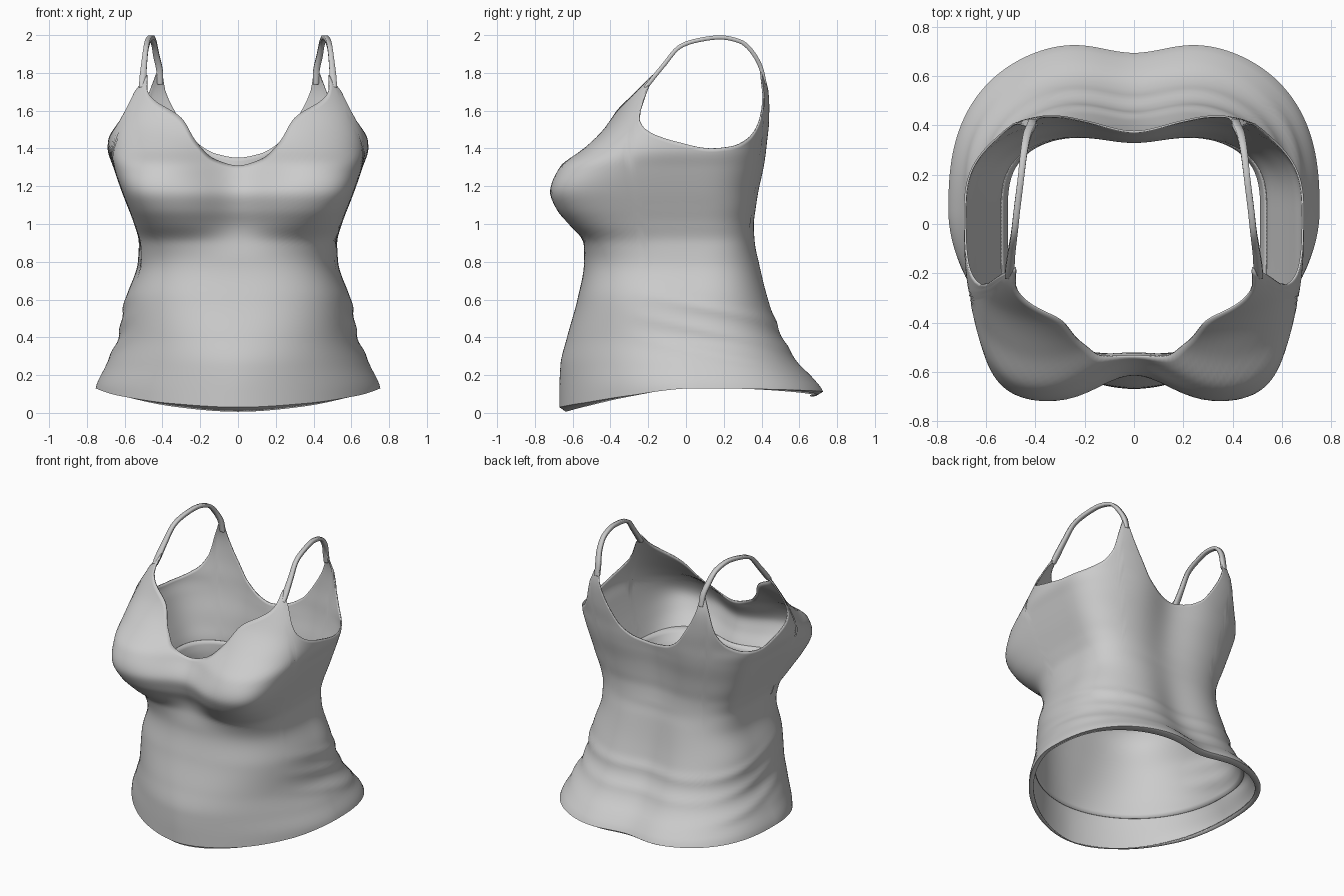
import bpy
import bmesh
import math
from mathutils import Vector

old = bpy.data.objects.get("Cube")
if old:
    bpy.data.objects.remove(old, do_unlink=True)

CENTRE_Y = 0.05
COLUMNS = 240
ROWS = 64

# One plain grey cloth
cloth = bpy.data.materials.new("grey cloth")
cloth.use_nodes = True
cloth.diffuse_color = (0.6, 0.6, 0.6, 1)
shader = cloth.node_tree.nodes["Principled BSDF"]
shader.inputs["Base Color"].default_value = cloth.diffuse_color
shader.inputs["Roughness"].default_value = 0.8


def clamp(value):
    return min(max(value, 0), 1)


def smooth_lookup(keys, t):
    """Monotone cubic interpolation through rows of (position, value, ...)."""
    t = min(max(t, keys[0][0]), keys[-1][0])
    i = 0
    while i < len(keys) - 2 and t > keys[i + 1][0]:
        i += 1
    a, b = keys[i], keys[i + 1]
    h = b[0] - a[0]
    u = (t - a[0]) / h

    def slope(j, k):
        if j == 0 or j == len(keys) - 1:
            return 0.0
        p, q, r = keys[j - 1], keys[j], keys[j + 1]
        left = (q[k] - p[k]) / (q[0] - p[0])
        right = (r[k] - q[k]) / (r[0] - q[0])
        return 2 * left * right / (left + right) if left * right > 0 else 0.0

    result = []
    for k in range(1, len(a)):
        m, n = slope(i, k) * h, slope(i + 1, k) * h
        rise = b[k] - a[k]
        result.append(a[k] + u * (m + u * (3 * rise - 2 * m - n + u * (m + n - 2 * rise))))
    return result


# Body sections: height, half width, front, back, front squareness, back squareness, cleft
SECTIONS = [
    (0.0, .76, -.67, .79, 1.8, 2.6, 0),
    (.12, .755, -.67, .75, 1.8, 2.6, 0),
    (.25, .70, -.665, .63, 1.9, 2.6, 0),
    (.4, .63, -.63, .535, 2.2, 2.6, 0),
    (.6, .595, -.575, .46, 2.6, 2.6, 0),
    (.8, .53, -.54, .405, 3, 2.8, 0),
    (.9, .525, -.555, .38, 3.5, 3, .02),
    (1.0, .55, -.64, .375, 4.5, 3, .085),
    (1.08, .58, -.7, .385, 5.3, 3, .105),
    (1.17, .615, -.73, .40, 5.8, 2.9, .115),
    (1.3, .66, -.695, .43, 4.5, 2.8, .15),
    (1.4, .69, -.58, .445, 3.5, 2.7, .13),
    (1.55, .675, -.42, .455, 3.3, 3.2, .03),
    (1.7, .61, -.33, .455, 3.3, 4, 0),
    (1.85, .55, -.22, .435, 3.3, 4, 0),
]

# Heights of the upper and lower edges by angle from the front
TOP_EDGE = [(0, 1.31), (10, 1.345), (20, 1.43), (34, 1.565), (50, 1.655), (54, 1.69), (58, 1.755),
            (60, 1.79), (61.5, 1.7), (63, 1.6), (65, 1.54), (69, 1.495), (73, 1.47), (82, 1.435),
            (97, 1.40), (106, 1.41), (117, 1.46), (124, 1.55), (127, 1.66), (130, 1.84),
            (133, 1.77), (136, 1.68), (141, 1.57), (151, 1.43), (164, 1.37), (180, 1.35)]
HEM = [(0, .03), (30, .05), (60, .09), (90, .13), (180, .11)]


def body_point(degrees, z):
    """Point on the body at an angle from the front (positive to the left)."""
    # Front shoulder points lean back as they rise
    lean = 22 * max(z - 1.57, 0) * math.exp(-((abs(degrees) - 62) / 10) ** 2)
    angle = math.radians(degrees + math.copysign(lean, degrees))
    s, c = math.sin(angle), math.cos(angle)
    width, front, back, square_f, square_b, cleft = smooth_lookup(SECTIONS, z)
    depth, n = (CENTRE_Y - front, square_f) if c > 0 else (back - CENTRE_Y, square_b)
    r = (abs(s / width) ** n + abs(c / depth) ** n) ** (-1 / n)
    # Slanting folds in the cloth over the hips and lower back
    y = CENTRE_Y - r * c
    mask = clamp((y + .35) / .4) * clamp((.75 - z) / .2) * clamp(z / .25)
    for level in (.34, .46, .58):
        r += .009 * mask * math.exp(-((z - level + .2 * y) / .03) ** 2)
    x, y = r * s, CENTRE_Y - r * c
    # Cleft at the front, widening to the neckline, and hollow of the spine
    spread = .2 + .1 * clamp((z - 1.17) / .3)
    y += cleft * math.exp(-(x / spread) ** 2) * max(c, 0)
    hollow = .03 + .03 * clamp(abs(z - .9) / .4)
    y -= hollow * math.exp(-(x / .2) ** 2) * max(-c, 0)
    return Vector((x, y, z))


def make_object(name, bm, thickness, offset):
    bmesh.ops.recalc_face_normals(bm, faces=bm.faces[:])
    mesh = bpy.data.meshes.new(name)
    bm.to_mesh(mesh)
    bm.free()
    mesh.materials.append(cloth)
    obj = bpy.data.objects.new(name, mesh)
    bpy.context.collection.objects.link(obj)
    solid = obj.modifiers.new("cloth thickness", "SOLIDIFY")
    solid.thickness = thickness
    solid.offset = offset
    bpy.ops.object.select_all(action="DESELECT")
    obj.select_set(True)
    bpy.context.view_layer.objects.active = obj
    bpy.ops.object.shade_smooth_by_angle(angle=math.radians(50))


def skin(bm, rows, closed):
    """Join neighbouring rows of points with quads."""
    rows = [[bm.verts.new(p) for p in row] for row in rows]
    count = len(rows[0])
    for low, high in zip(rows, rows[1:]):
        for i in range(count if closed else count - 1):
            j = (i + 1) % count
            bm.faces.new((low[i], low[j], high[j], high[i]))


# Body with shaped neckline, armholes and flared hem
angles = [-180 + 360 * i / COLUMNS for i in range(COLUMNS)]
rows = [[] for _ in range(ROWS + 1)]
turned_edge = []
for angle in angles:
    top = smooth_lookup(TOP_EDGE, abs(angle))[0]
    bottom = smooth_lookup(HEM, abs(angle))[0]
    for k, row in enumerate(rows):
        row.append(body_point(angle, bottom + (top - bottom) * k / ROWS))
    # Hem turned under
    p = rows[0][-1]
    drop = .028 * math.cos(math.radians(angle)) ** 2
    turned_edge.append(Vector((p.x * .96, p.y * .95, p.z - drop + .004)))
bm = bmesh.new()
skin(bm, [turned_edge] + rows, True)
make_object("top_body", bm, .008, -1)

# Lining inside the waist
lining = []
for k in range(25):
    ring = [body_point(angle, .27 + .73 * k / 24) for angle in angles]
    lining.append([Vector((p.x * .975, p.y * .975, p.z)) for p in ring])
bm = bmesh.new()
skin(bm, lining, True)
make_object("waist_lining", bm, .004, -1)

# Shoulder straps: position along the path from front to back, x, y, z, width
STRAP = [(0, .508, -.215, 1.72, .03), (.1, .504, -.18, 1.765, .036), (.25, .497, -.115, 1.845, .03),
         (.4, .485, -.03, 1.94, .026), (.5, .475, .06, 1.972, .026), (.6, .46, .18, 1.988, .026),
         (.7, .447, .29, 1.965, .028), (.8, .432, .365, 1.89, .032),
         (.9, .415, .402, 1.81, .034), (1, .412, .416, 1.74, .03)]
for side, name in ((1, "left_strap"), (-1, "right_strap")):
    path = []
    for i in range(49):
        x, y, z, width = smooth_lookup(STRAP, i / 48)
        path.append([Vector((side * (x + width * e), y, z)) for e in (-.5, 0, .5)])
    bm = bmesh.new()
    skin(bm, path, False)
    make_object(name, bm, .022, 0)
